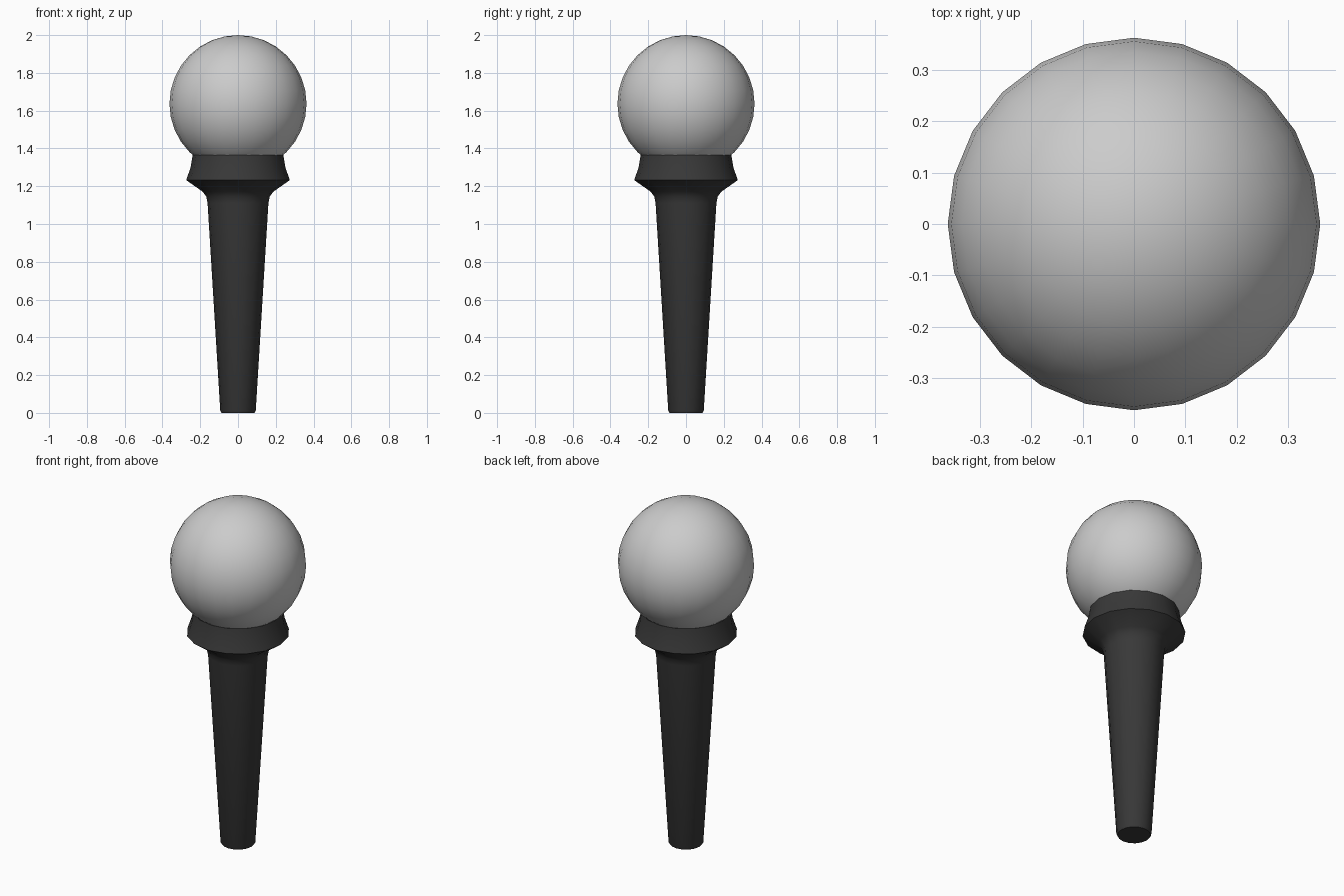
import bpy, bmesh, math

if "Cube" in bpy.data.objects:
    bpy.data.objects.remove(bpy.data.objects["Cube"])


def material(name, value):
    m = bpy.data.materials.new(name)
    m.diffuse_color = (value, value, value, 1)
    m.use_nodes = True
    m.node_tree.nodes["Principled BSDF"].inputs["Base Color"].default_value = m.diffuse_color
    return m


def finish(name, bm, mat, angle):
    me = bpy.data.meshes.new(name)
    bmesh.ops.recalc_face_normals(bm, faces=bm.faces)
    bm.to_mesh(me)
    bm.free()
    ob = bpy.data.objects.new(name, me)
    bpy.context.collection.objects.link(ob)
    me.materials.append(mat)
    bpy.ops.object.select_all(action='DESELECT')
    ob.select_set(True)
    bpy.context.view_layer.objects.active = ob
    bpy.ops.object.shade_smooth_by_angle(angle=math.radians(angle))
    return ob


def lathe(name, profile, sides, mat, angle):
    """Revolve (radius, height) points around z and cap both ends."""
    bm = bmesh.new()
    rings = []
    for r, z in profile:
        rings.append([bm.verts.new((r * math.cos(2 * math.pi * i / sides),
                                    r * math.sin(2 * math.pi * i / sides), z))
                      for i in range(sides)])
    for a, b in zip(rings, rings[1:]):
        for i in range(sides):
            j = (i + 1) % sides
            bm.faces.new((a[i], a[j], b[j], b[i]))
    bm.faces.new(rings[0][::-1])
    bm.faces.new(rings[-1])
    return finish(name, bm, mat, angle)


light_grey = material("light_grey", 0.60)
dark_grey = material("dark_grey", 0.04)

# Tapered handle with flared collar
lathe("handle", [(0.088, 0), (0.094, 0.012), (0.161, 1.11), (0.168, 1.145),
                 (0.188, 1.172), (0.274, 1.232), (0.251, 1.30), (0.24, 1.364)],
      16, dark_grey, 40)

# Round head
bm = bmesh.new()
bmesh.ops.create_uvsphere(bm, u_segments=24, v_segments=16, radius=0.363)
bmesh.ops.translate(bm, verts=bm.verts, vec=(0, 0, 1.637))
finish("head", bm, light_grey, 60)
